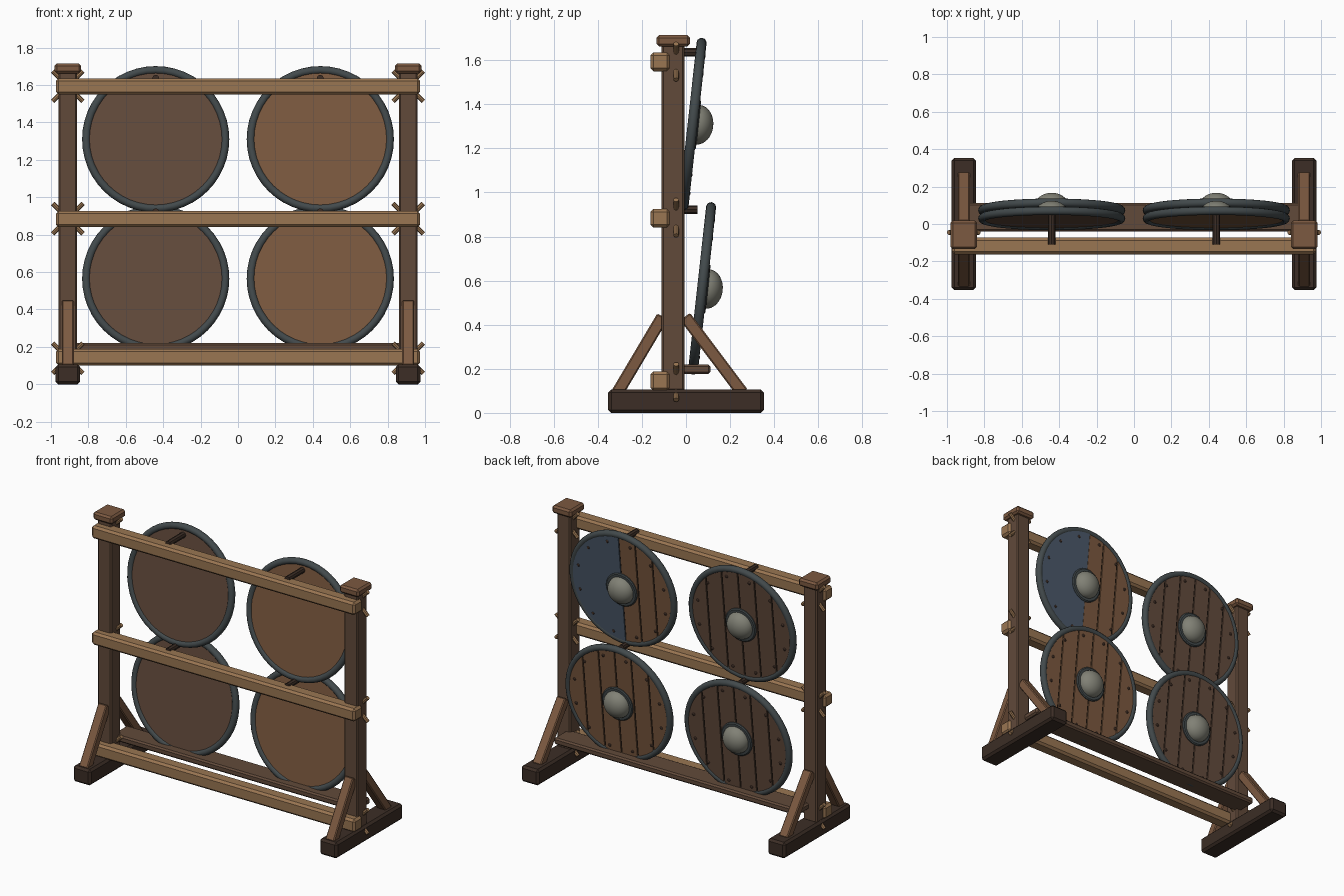
import bpy, bmesh, math
from mathutils import Matrix, Vector

if "Cube" in bpy.data.objects:
    bpy.data.objects.remove(bpy.data.objects["Cube"])

def mat(name, r, g, b):
    m = bpy.data.materials.new(name)
    m.diffuse_color = (r, g, b, 1)
    m.use_nodes = True
    m.node_tree.nodes["Principled BSDF"].inputs["Base Color"].default_value = m.diffuse_color
    return m

POST = mat("post_wood", .12, .068, .042)
RAIL = mat("rail_wood", .32, .18, .085)
DARK = mat("dark_wood", .045, .027, .019)
BRACE = mat("brace_wood", .2, .1, .052)
LIGHT = mat("light_plank", .2, .1, .05)
BROWN = mat("brown_plank", .125, .07, .045)
GAP = mat("gap", .02, .012, .008)
IRON = mat("iron", .055, .068, .072)
STEEL = mat("steel", .22, .22, .18)
BLUE = mat("blue_paint", .07, .1, .145)
RIVET = mat("rivet", .09, .05, .035)

def finish(name, bm, m, mw=None, smooth=False):
    if mw:
        bm.transform(mw)
    bmesh.ops.recalc_face_normals(bm, faces=bm.faces)
    me = bpy.data.meshes.new(name)
    bm.to_mesh(me)
    bm.free()
    me.materials.append(m)
    ob = bpy.data.objects.new(name, me)
    bpy.context.collection.objects.link(ob)
    if smooth:
        bpy.ops.object.select_all(action='DESELECT')
        ob.select_set(True)
        bpy.context.view_layer.objects.active = ob
        bpy.ops.object.shade_smooth_by_angle(angle=math.radians(35))
    return ob

def box(name, lo, hi, m, bevel=.012, mw=None):
    lo, hi = Vector(lo), Vector(hi)
    bm = bmesh.new()
    bmesh.ops.create_cube(bm, size=1)
    for v in bm.verts:
        v.co = Vector((v.co[i] * (hi - lo)[i] + (lo + hi)[i] / 2 for i in range(3)))
    if bevel:
        bmesh.ops.bevel(bm, geom=bm.edges[:], offset=bevel, segments=1, affect='EDGES')
    return finish(name, bm, m, mw)

def rod(name, p, q, r, m, sides=8):
    p, q = Vector(p), Vector(q)
    bm = bmesh.new()
    bmesh.ops.create_cone(bm, cap_ends=True, segments=sides, radius1=r, radius2=r, depth=(q - p).length)
    mw = Matrix.Translation((p + q) / 2) @ (q - p).to_track_quat('Z', 'Y').to_matrix().to_4x4()
    return finish(name, bm, m, mw, True)

def prism(name, pts, z0, z1, m, mw):
    bm = bmesh.new()
    f = bm.faces.new([bm.verts.new((x, y, z0)) for x, y in pts])
    ext = bmesh.ops.extrude_face_region(bm, geom=[f])['geom']
    bmesh.ops.translate(bm, vec=(0, 0, z1 - z0), verts=[e for e in ext if isinstance(e, bmesh.types.BMVert)])
    return finish(name, bm, m, mw)

def lathe(name, prof, m, mw, n=48, closed=False):
    bm = bmesh.new()
    vs = [bm.verts.new((r, 0, z)) for r, z in prof]
    es = [bm.edges.new(e) for e in zip(vs, vs[1:])]
    if closed:
        es.append(bm.edges.new((vs[-1], vs[0])))
    bmesh.ops.spin(bm, geom=vs + es, cent=(0, 0, 0), axis=(0, 0, 1), angle=math.tau, steps=n)
    bmesh.ops.remove_doubles(bm, verts=bm.verts[:], dist=1e-4)
    return finish(name, bm, m, mw, True)

def slice_pts(x0, x1, r, n=12):
    # strip of a disc between two x values
    xs = [x0 + (x1 - x0) * i / n for i in range(n + 1)]
    top = [(x, math.sqrt(r * r - x * x)) for x in xs]
    return top + [(x, -y) for x, y in reversed(top)]

# side frames: foot, post, cap, braces
for s, side in ((-1, "left"), (1, "right")):
    c = .91 * s
    box(side + "_foot", (c - .065, -.353, 0), (c + .065, .353, .107), DARK, .014)
    box(side + "_post", (c - .05, -.111, .1), (c + .05, -.007, 1.68), POST, .008)
    box(side + "_cap", (c - .071, -.134, 1.662), (c + .071, .018, 1.714), BRACE, .012)
    for part, (y0, z0), (y1, z1) in (("front", (-.312, .09), (-.106, .437)), ("back", (.257, .09), (-.004, .437))):
        p, q = Vector((c, y0, z0)), Vector((c, y1, z1))
        d = q - p
        ang = math.atan2(-d.y, d.z)
        mw = Matrix.Translation((p + q) / 2) @ Matrix.Rotation(ang, 4, 'X')
        h = d.length / 2
        box(f"{side}_{part}_brace", (-.032, -.028, -h), (.032, .028, h), BRACE, .006, mw)
    # crossed pegs at each rail joint
    for z in (1.593, .886, .14):
        for k in (-1, 1):
            rod(side + "_cross_peg", (c - .081, -.045, z - .081 * k), (c + .081, -.045, z + .081 * k), .0125, RAIL)

# front rails and rear shelf
for n, z0, z1 in (("top", 1.55, 1.636), ("middle", .84, .926), ("bottom", .1, .188)):
    box(n + "_rail", (-.973, -.162, z0), (.973, -.073, z1), RAIL, .014)
box("shelf", (-.9, -.04, .176), (.9, .111, .22), POST, .01)

# round shields
TILT = math.radians(6.3)
def shield(x, y, z, wood, painted):
    mw = Matrix.Translation((x, y, z)) @ Matrix.Rotation(-math.pi / 2 - TILT, 4, 'X')
    lathe("shield_rim", [(.372 + .0215 * math.cos(a * math.tau / 12), .0225 * math.sin(a * math.tau / 12))
                         for a in range(12)], IRON, mw, 48, True)
    ring = [(.368 * math.cos(a * math.tau / 48), .368 * math.sin(a * math.tau / 48)) for a in range(48)]
    prism("shield_back", ring, -.012, .006, wood, mw)
    prism("shield_gap_layer", ring, .006, .009, GAP, mw)
    for i in range(6):
        x0 = -.363 + .121 * i
        prism("shield_plank", slice_pts(x0 + .004, x0 + .117, .366), .008, .016, wood, mw)
    if painted:
        prism("painted_half", slice_pts(0, .364, .366, 24), .012, .019, BLUE, mw)
    lathe("boss_flange", [(0, .012), (.113, .012), (.113, .022), (.106, .027), (0, .027)], IRON, mw, 32)
    lathe("boss_dome", [(.09 * math.cos(a * math.pi / 16), .024 + .07 * math.sin(a * math.pi / 16))
                        for a in range(9)], STEEL, mw, 32)
    for i in range(12):
        a = (i + .5) * math.tau / 12
        t = Matrix.Translation((.325 * math.cos(a), .325 * math.sin(a), .016))
        lathe("rim_rivet", [(.01, -.002), (.01, .003), (.006, .008), (0, .009)], RIVET, mw @ t, 8)

for x, wood in ((-.44, BROWN), (.44, LIGHT)):
    shield(x, .03, 1.31, wood, x > 0)
    shield(x, .073, .565, wood, False)
    # hanging pegs
    for n, z in (("upper", 1.636), ("lower", .922)):
        rod(n + "_hanging_peg", (x, -.11, z), (x, .052, z), .019, DARK)
